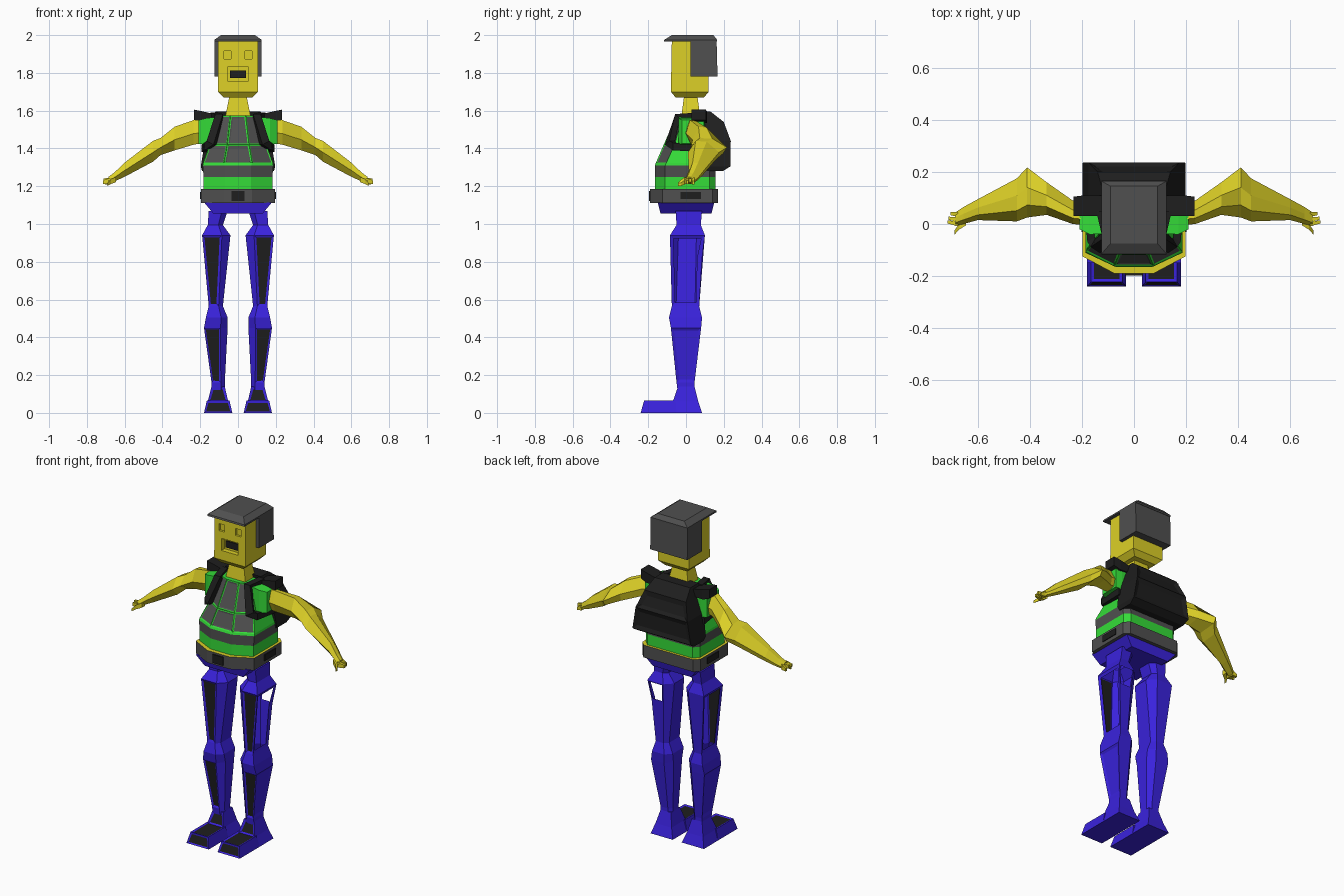
import bpy, bmesh
from mathutils import Vector

if "Cube" in bpy.data.objects:
    bpy.data.objects.remove(bpy.data.objects["Cube"])

COLOURS = {"yellow": (0.72, 0.63, 0.02), "green": (0.035, 0.72, 0.04), "grey": (0.08, 0.08, 0.08),
           "black": (0.013, 0.013, 0.013), "blue": (0.042, 0.016, 0.72)}
ORDER = list(COLOURS)
MATS = []
for n, c in COLOURS.items():
    m = bpy.data.materials.new(n)
    m.diffuse_color = (*c, 1)
    m.use_nodes = True
    m.node_tree.nodes["Principled BSDF"].inputs["Base Color"].default_value = m.diffuse_color
    MATS.append(m)


def loft(name, rings, colour, paint=None, side=1):
    """Skin rings of points into a closed flat-faced solid; paint(bm) edits it."""
    bm = bmesh.new()
    vs = [[bm.verts.new((p[0] * side, p[1], p[2])) for p in r] for r in rings]
    n = len(vs[0])
    for a, b in zip(vs, vs[1:]):
        for i in range(n):
            bm.faces.new((a[i], a[(i + 1) % n], b[(i + 1) % n], b[i]))
    bm.faces.new(vs[0])
    bm.faces.new(vs[-1])
    bmesh.ops.recalc_face_normals(bm, faces=bm.faces[:])
    for f in bm.faces:
        f.material_index = ORDER.index(colour)
    if paint:
        paint(bm)
    me = bpy.data.meshes.new(name)
    bm.to_mesh(me)
    bm.free()
    for m in MATS:
        me.materials.append(m)
    ob = bpy.data.objects.new(name, me)
    bpy.context.collection.objects.link(ob)
    return ob


def panel(bm, direction, z0, z1, colour, thick, depth=-0.006, keep=True):
    """Inset the faces that look along direction with centre height in z0..z1."""
    d = Vector(direction).normalized()
    bm.normal_update()
    hits = [f for f in bm.faces if f.normal.dot(d) > 0.8 and z0 < f.calc_center_median().z < z1]
    for f in hits:
        bmesh.ops.inset_individual(bm, faces=[f], thickness=thick, depth=depth)
        f.material_index = ORDER.index(colour)
    if not keep:
        bmesh.ops.delete(bm, geom=hits, context='FACES')


def rect(z, x0, x1, y0, y1):
    return [(x0, y0, z), (x1, y0, z), (x1, y1, z), (x0, y1, z)]


def box(name, x, y, z, colour, side=1):
    return loft(name, [rect(z[0], *x, *y), rect(z[1], *x, *y)], colour, None, side)


def cut(ob, x, y, z, colour):
    cutter = box("cutter", x, y, z, colour)
    mod = ob.modifiers.new("recess", 'BOOLEAN')
    mod.operation, mod.object, mod.solver = 'DIFFERENCE', cutter, 'EXACT'
    bpy.context.view_layer.objects.active = ob
    bpy.ops.object.modifier_apply(modifier="recess")
    bpy.data.objects.remove(cutter)


# Head with recessed eyes and mouth
head = loft("head", [rect(1.67, -.075, .075, -.055, .095), rect(1.70, -.105, .105, -.08, .12),
                     rect(1.975, -.105, .105, -.075, .12)], "yellow")
for s in (-1, 1):
    cut(head, (s * .056 - .019, s * .056 + .019), (-.2, -.064), (1.873, 1.915), "yellow")
cut(head, (-.056, .056), (-.2, -.05), (1.757, 1.83), "yellow")
box("mouth", (-.043, .043), (-.058, -.045), (1.772, 1.812), "black")
loft("neck", [rect(1.53, -.075, .075, -.03, .08), rect(1.68, -.045, .045, -.01, .06)], "yellow")

# Hair: sloped cap and a block round the back of the head
loft("hair_cap", [rect(1.965, -.125, .125, -.118, .165), rect(1.975, -.125, .125, -.115, .165),
                  rect(2.0, -.09, .09, -.075, .145)], "grey")
loft("hair_back", [rect(1.78, -.125, .125, .025, .167), rect(1.97, -.125, .125, .025, .162)], "grey")


# Vest, with a grey waist band and grey chest panels
def body(z, fx, fy, cx, cy, by):
    return [(-fx, fy, z), (fx, fy, z), (cx, cy, z), (cx, by - .03, z), (cx - .03, by, z),
            (.03 - cx, by, z), (-cx, by - .03, z), (-cx, cy, z)]


def paint_vest(bm):
    for f in bm.faces:
        if 1.25 < f.calc_center_median().z < 1.31 and abs(f.normal.z) < .5:
            f.material_index = ORDER.index("grey")
    for s in (-1, 1):
        panel(bm, (s * .45, -.8, .35), 1.33, 1.57, "grey", .010, -.003)


loft("vest", [body(1.17, .07, -.165, .182, -.11, .155), body(1.25, .07, -.165, .182, -.11, .155),
              body(1.31, .07, -.165, .187, -.11, .155), body(1.322, .075, -.16, .185, -.105, .155),
              body(1.42, .058, -.118, .15, -.06, .13), body(1.575, .04, -.05, .115, -.02, .09)],
     "green", paint_vest)


# Belt with a yellow upper edge and dark plates
def paint_belt(bm):
    for f in bm.faces:
        if f.normal.z > .9:
            f.material_index = ORDER.index("yellow")


loft("belt", [body(z, .075, -.19, .197, -.125, .17) for z in (1.11, 1.185)], "grey", paint_belt)
box("buckle", (-.035, .035), (-.197, -.188), (1.122, 1.174), "black")
loft("hips", [rect(1.055, -.13, .13, -.135, .135), rect(1.115, -.18, .18, -.15, .15)], "blue")


# Backpack with a raised-edge pocket
loft("backpack", [rect(1.28, -.19, .19, .10, .195), rect(1.305, -.197, .197, .09, .235),
                  rect(1.44, -.175, .175, .08, .237), rect(1.54, -.14, .14, .06, .20),
                  rect(1.595, -.12, .12, .05, .13)], "black",
     lambda bm: panel(bm, (0, 1, 0), 1.32, 1.5, "black", .035, -.01))


def leg_ring(z, xi, xo, yf, yb):
    c = .3 * (xo - xi)
    return [(xi, yf + c, z), (xi + c, yf, z), (xo, yf, z), (xo, yb, z), (xi + c, yb, z), (xi, yb - c, z)]


def arm_ring(x, y0, y1, z0, z1):
    d, h = y1 - y0, z1 - z0
    return [(x, y0, z0 + .45 * h), (x, y0 + .25 * d, z1), (x, y0 + .6 * d, z1 - .04 * h),
            (x, y1, z0 + .45 * h), (x, y1 - .1 * d, z0 + .1 * h), (x, y0 + .3 * d, z0)]


def xbox(x, y0, y1, z0, z1):
    return [(x, y0, z0), (x, y1, z0), (x, y1, z1), (x, y0, z1)]


for s, tag in ((-1, "left"), (1, "right")):
    # Thigh and shin: dark front panels, open outer thigh pocket
    def paint_leg(bm):
        panel(bm, (0, -1, 0), .6, .9, "black", .017)
        panel(bm, (0, -1, 0), .2, .4, "black", .013)
        panel(bm, (s, 0, 0), .6, .9, "blue", .026, -.006, keep=False)
        panel(bm, (s, 0, 0), .2, .4, "blue", .022)
        if s > 0:
            panel(bm, (0, 1, 0), .85, .94, "blue", .012, 0, keep=False)

    # an extra ring only where the rear opening ends would split the pockets, so cut the back face
    def paint_with_slot(bm):
        if s > 0:
            bm.normal_update()
            f = next(f for f in bm.faces if f.normal.y > .8 and .6 < f.calc_center_median().z < .9)
            edges = [e for e in f.edges if abs(e.verts[0].co.z - e.verts[1].co.z) > .2]
            r = bmesh.ops.subdivide_edges(bm, edges=edges, cuts=1)
            for v in [g for g in r["geom_inner"] if isinstance(g, bmesh.types.BMVert)]:
                v.co += (v.co - Vector((v.co.x, v.co.y, .56))) * .35
        paint_leg(bm)

    loft(tag + "_leg", [leg_ring(1.07, .055, .155, -.055, .085), leg_ring(.995, .08, .16, -.05, .078),
                        leg_ring(.94, .04, .19, -.085, .10), leg_ring(.565, .08, .155, -.075, .07),
                        leg_ring(.505, .055, .17, -.09, .085), leg_ring(.45, .055, .18, -.08, .08),
                        leg_ring(.16, .07, .14, -.05, .045), leg_ring(.12, .07, .14, -.045, .045)],
         "blue", paint_with_slot, s)

    # Shoe: flared ankle and toe box with dark plates
    loft(tag + "_ankle", [rect(0, .03, .18, -.09, .085), rect(.06, .052, .16, -.07, .065),
                          rect(.14, .07, .14, -.042, .045)], "blue",
         lambda bm: panel(bm, (0, -1, .3), .07, .13, "black", .018), s)

    def paint_toe(bm):
        panel(bm, (0, 0, 1), .05, .08, "black", .016, -.004)
        panel(bm, (0, -1, 0), .01, .06, "black", .014, -.004)

    loft(tag + "_toe", [rect(0, .03, .18, -.24, -.05), rect(.065, .045, .165, -.222, -.055)],
         "blue", paint_toe, s)

    # Sleeve, arm and hand
    loft(tag + "_sleeve", [xbox(.08, -.035, .10, 1.40, 1.57), xbox(.17, -.04, .10, 1.42, 1.56),
                           xbox(.21, -.02, .095, 1.425, 1.55)], "green", None, s)
    loft(tag + "_arm", [arm_ring(.18, -.005, .082, 1.43, 1.553), arm_ring(.235, 0, .09, 1.42, 1.55),
                        arm_ring(.335, .035, .16, 1.39, 1.515), arm_ring(.41, .025, .217, 1.365, 1.455),
                        arm_ring(.45, .01, .175, 1.33, 1.44), arm_ring(.60, .015, .095, 1.25, 1.325),
                        arm_ring(.655, 0, .065, 1.225, 1.272), arm_ring(.685, -.008, .045, 1.212, 1.25)],
         "yellow", None, s)
    for i, (tip, y) in enumerate((((.715, .008, 1.222), .0), ((.713, .022, 1.232), .018),
                                  ((.705, .04, 1.218), .036))):
        x, ty, z = tip
        loft(f"{tag}_finger_{i + 1}", [xbox(.675, y - .009, y + .009, 1.212, 1.245),
                                       xbox(x, ty - .006, ty + .006, z - .009, z + .009)],
             "yellow", None, s)
    loft(tag + "_thumb", [xbox(.645, -.005, .025, 1.222, 1.25), xbox(.672, -.022, .0, 1.212, 1.238),
                          xbox(.69, -.042, -.026, 1.202, 1.218)], "yellow", None, s)

    # Shoulder wing and chest strap of the backpack
    loft(tag + "_shoulder_pad", [xbox(.10, .03, .11, 1.54, 1.575), xbox(.19, .03, .11, 1.535, 1.597),
                                 xbox(.232, .03, .105, 1.55, 1.605)], "black", None, s)
    path = [(.125, .05, 1.575), (.10, -.045, 1.57), (.14, -.085, 1.43), (.165, -.06, 1.41), (.18, .10, 1.40)]
    w = [(.02, 0, 0), (.02, 0, 0), (.018, .012, .01), (0, .0, .02), (0, 0, .02)]
    t = [(0, 0, .014), (0, -.012, .012), (.008, -.015, 0), (.014, -.008, 0), (.014, 0, 0)]
    rings = []
    for p, a, b in zip(path, w, t):
        p, a, b = Vector(p), Vector(a), Vector(b)
        rings.append([p - a - b, p + a - b, p + a + b, p - a + b])
    loft(tag + "_strap", rings, "black", None, s)
    box(tag + "_belt_plate", (.194, .202), (-.03, .08), (1.132, 1.17), "black", s)
